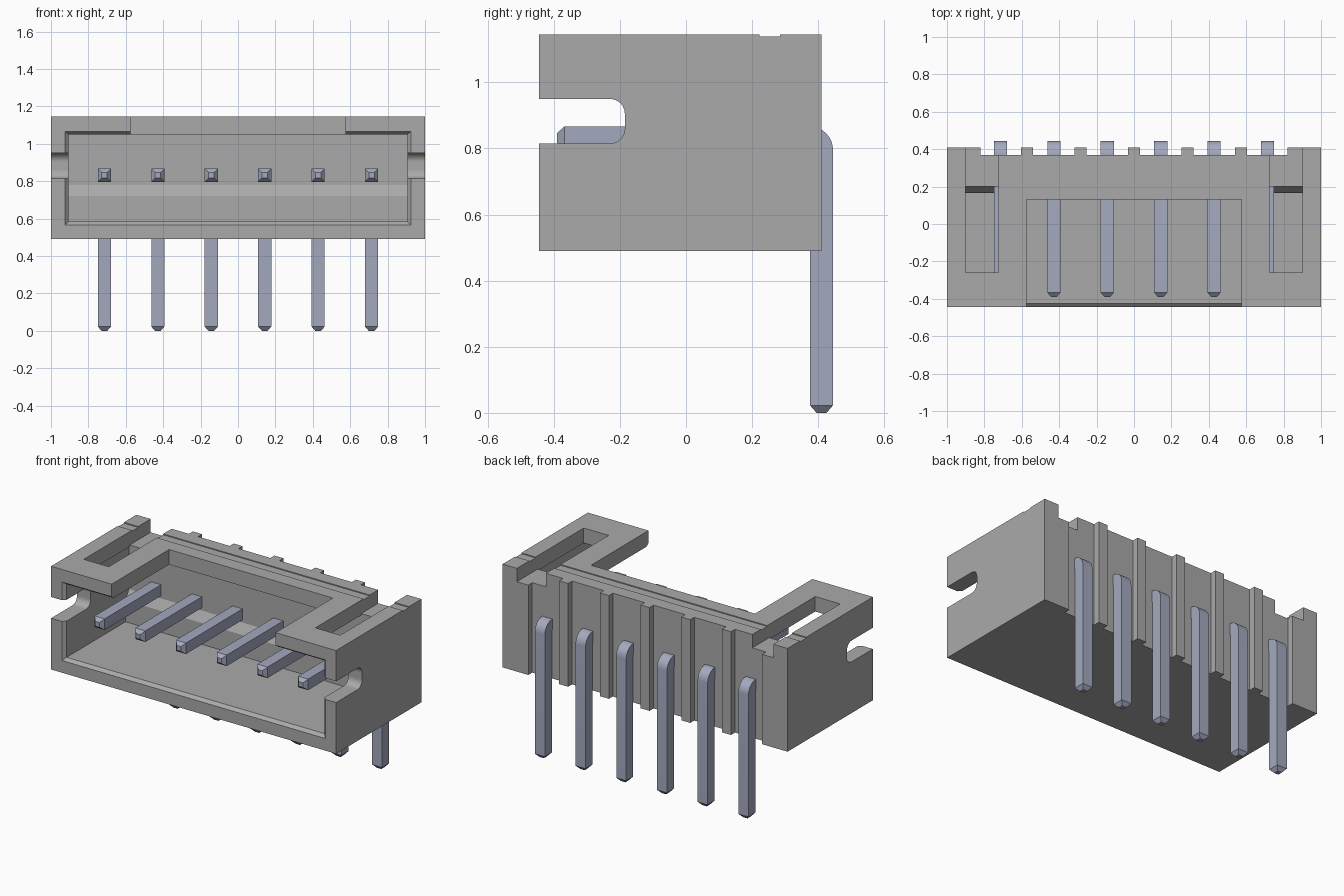
import bpy
import bmesh
from math import cos, sin, pi

if "Cube" in bpy.data.objects:
    bpy.data.objects.remove(bpy.data.objects["Cube"], do_unlink=True)


def material(name, rgb):
    m = bpy.data.materials.new(name)
    m.use_nodes = True
    m.diffuse_color = (*rgb, 1)
    m.node_tree.nodes["Principled BSDF"].inputs["Base Color"].default_value = (*rgb, 1)
    return m


GREY = material("grey plastic", (0.40, 0.40, 0.40))
METAL = material("bluish metal", (0.37, 0.40, 0.52))


def loft(name, loops, mat):
    """Closed solid skinned through matching loops of points."""
    bm = bmesh.new()
    rings = [[bm.verts.new(p) for p in loop] for loop in loops]
    n = len(rings[0])
    for a, b in zip(rings, rings[1:]):
        for i in range(n):
            j = (i + 1) % n
            bm.faces.new((a[i], a[j], b[j], b[i]))
    bm.faces.new(rings[0][::-1])
    bm.faces.new(rings[-1])
    bmesh.ops.recalc_face_normals(bm, faces=bm.faces)
    mesh = bpy.data.meshes.new(name)
    bm.to_mesh(mesh)
    bm.free()
    mesh.materials.append(mat)
    obj = bpy.data.objects.new(name, mesh)
    bpy.context.collection.objects.link(obj)
    return obj


def box(name, x, y, z, mat=GREY):
    return loft(name, [[(x[0], y[0], h), (x[1], y[0], h), (x[1], y[1], h), (x[0], y[1], h)]
                       for h in z], mat)


def extrude_x(name, profile, x, mat=GREY):
    """Extrude a (y, z) profile along x."""
    return loft(name, [[(s, y, z) for y, z in profile] for s in x], mat)


def cut(target, cutter):
    mod = target.modifiers.new("cut", "BOOLEAN")
    mod.operation = "DIFFERENCE"
    mod.solver = "EXACT"
    mod.object = cutter
    graph = bpy.context.evaluated_depsgraph_get()
    mesh = bpy.data.meshes.new_from_object(target.evaluated_get(graph))
    target.modifiers.clear()
    target.data = mesh
    bpy.data.objects.remove(cutter, do_unlink=True)


FRONT, BACK, BOTTOM, TOP = -0.445, 0.41, 0.49, 1.145
PITCH = 2 / 7

# Housing shell with its back recessed between ribs
housing = box("housing", (-1, 1), (FRONT, BACK), (BOTTOM, TOP))
edges = [-0.82] + [(i + s * 0.11) * PITCH for i in range(-2, 3) for s in (-1, 1)] + [0.82]
for x0, x1 in zip(edges[::2], edges[1::2]):
    cut(housing, box("rib_gap", (x0, x1), (0.37, 0.6), (0.3, 1.3)))


# Front cavity with a bevelled mouth
def mouth(y, x, z0, z1):
    return [(-x, y, z0), (x, y, z0), (x, y, z1), (-x, y, z1)]


cut(housing, loft("cavity", [mouth(-0.465, 0.944, 0.549, 1.08), mouth(-0.425, 0.905, 0.585, 1.05),
                             mouth(0.2, 0.905, 0.585, 1.05)], GREY))

# Wide opening in the roof, and the shallow groove behind it
cut(housing, box("roof_opening", (-0.575, 0.575), (-0.6, 0.13), (0.95, 1.3)))
cut(housing, box("roof_groove", (-1.1, 1.1), (0.222, 0.285), (1.139, 1.3)))

# Side slots with rounded inner corners
slot = [(-0.6, 0.815), (-0.23, 0.815)]
for cz, start in ((0.86, -pi / 2), (0.905, 0)):
    slot += [(-0.23 + 0.045 * cos(start + k * pi / 12), cz + 0.045 * sin(start + k * pi / 12))
             for k in range(7)]
slot += [(-0.6, 0.95)]
for side in (-1, 1):
    cut(housing, extrude_x("side_slot", slot, (side * 0.85, side * 1.2)))
    xs = sorted((side * 0.725, side * 0.9))
    # Roof window and the lowered channel that runs from it to the back
    cut(housing, box("roof_window", xs, (-0.26, 0.2), (1.0, 1.3)))
    cut(housing, box("roof_channel", xs, (0.19, 0.6), (1.06, 1.3)))

# Sloped ledge along the foot of the inner back wall
extrude_x("inner_ledge", [(0.165, 0.58), (0.21, 0.58), (0.21, 0.78), (0.2, 0.78), (0.165, 0.72)],
          (-0.905, 0.905))


# Bent pins: one square section swept round a corner, tapered at both ends
def section(x, y, z, dy, dz, half, width):
    return [(x - width, y - dy * half, z - dz * half), (x + width, y - dy * half, z - dz * half),
            (x + width, y + dy * half, z + dz * half), (x - width, y + dy * half, z + dz * half)]


H = 0.035
for i in range(6):
    x = (i - 2.5) * PITCH
    rings = [section(x, -0.39, 0.832, 0, 1, 0.015, 0.015),
             section(x, -0.367, 0.832, 0, 1, H, H)]
    for k in range(9):
        a = pi / 2 * (1 - k / 8)
        rings.append(section(x, 0.373 + 0.037 * cos(a), 0.795 + 0.037 * sin(a),
                             cos(a), sin(a), H, H))
    rings += [section(x, 0.41, 0.023, 1, 0, H, H),
              section(x, 0.41, 0, 1, 0, 0.015, 0.015)]
    pin = loft("pin_%d" % (i + 1), rings, METAL)
    bpy.ops.object.select_all(action="DESELECT")
    bpy.context.view_layer.objects.active = pin
    pin.select_set(True)
    bpy.ops.object.shade_smooth_by_angle(angle=0.4)
